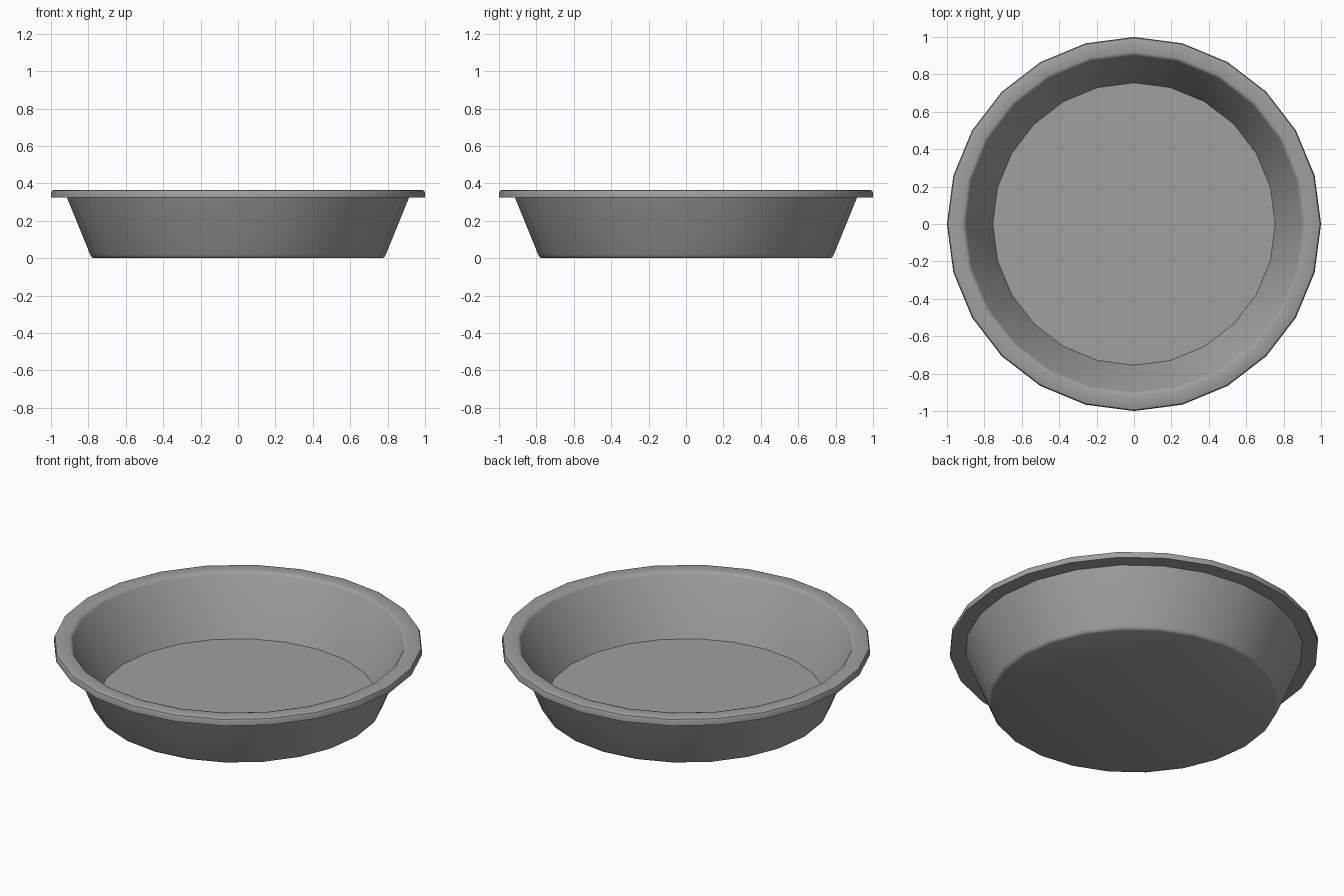
import bpy
import bmesh
import math

old = bpy.data.objects.get("Cube")
if old:
    bpy.data.objects.remove(old)

SIDES = 24

# Dull metal colour
metal = bpy.data.materials.new("dull grey metal")
metal.use_nodes = True
grey = (0.35, 0.35, 0.35, 1)
metal.diffuse_color = grey
metal.node_tree.nodes["Principled BSDF"].inputs["Base Color"].default_value = grey

# Cross-section (radius, height) from the underside, round the rim, to the floor
profile = [
    (0.77, 0.0), (0.782, 0.005), (0.79, 0.018),   # rounded foot
    (0.915, 0.325), (1.0, 0.325),                 # outer wall, rim underside
    (1.0, 0.35), (0.995, 0.361), (0.985, 0.365),  # rounded rim edge
    (0.92, 0.365), (0.908, 0.361), (0.9, 0.35),   # rounded inner lip
    (0.755, 0.03),                                # inner wall to floor
]

# Pan, turned around the vertical axis and closed by two discs
bm = bmesh.new()
rings = []
for radius, height in profile:
    angles = [2 * math.pi * i / SIDES for i in range(SIDES)]
    rings.append([bm.verts.new((radius * math.cos(a), radius * math.sin(a), height))
                  for a in angles])
for low, high in zip(rings, rings[1:]):
    for i in range(SIDES):
        j = (i + 1) % SIDES
        bm.faces.new((low[i], low[j], high[j], high[i]))
bm.faces.new(reversed(rings[0]))
bm.faces.new(rings[-1])
bmesh.ops.recalc_face_normals(bm, faces=bm.faces)

mesh = bpy.data.meshes.new("pie_pan")
bm.to_mesh(mesh)
bm.free()
mesh.materials.append(metal)
pan = bpy.data.objects.new("pie_pan", mesh)
bpy.context.collection.objects.link(pan)

# Smooth sides with crisp floor and rim edges
bpy.ops.object.select_all(action='DESELECT')
pan.select_set(True)
bpy.context.view_layer.objects.active = pan
bpy.ops.object.shade_smooth_by_angle(angle=math.radians(40))
